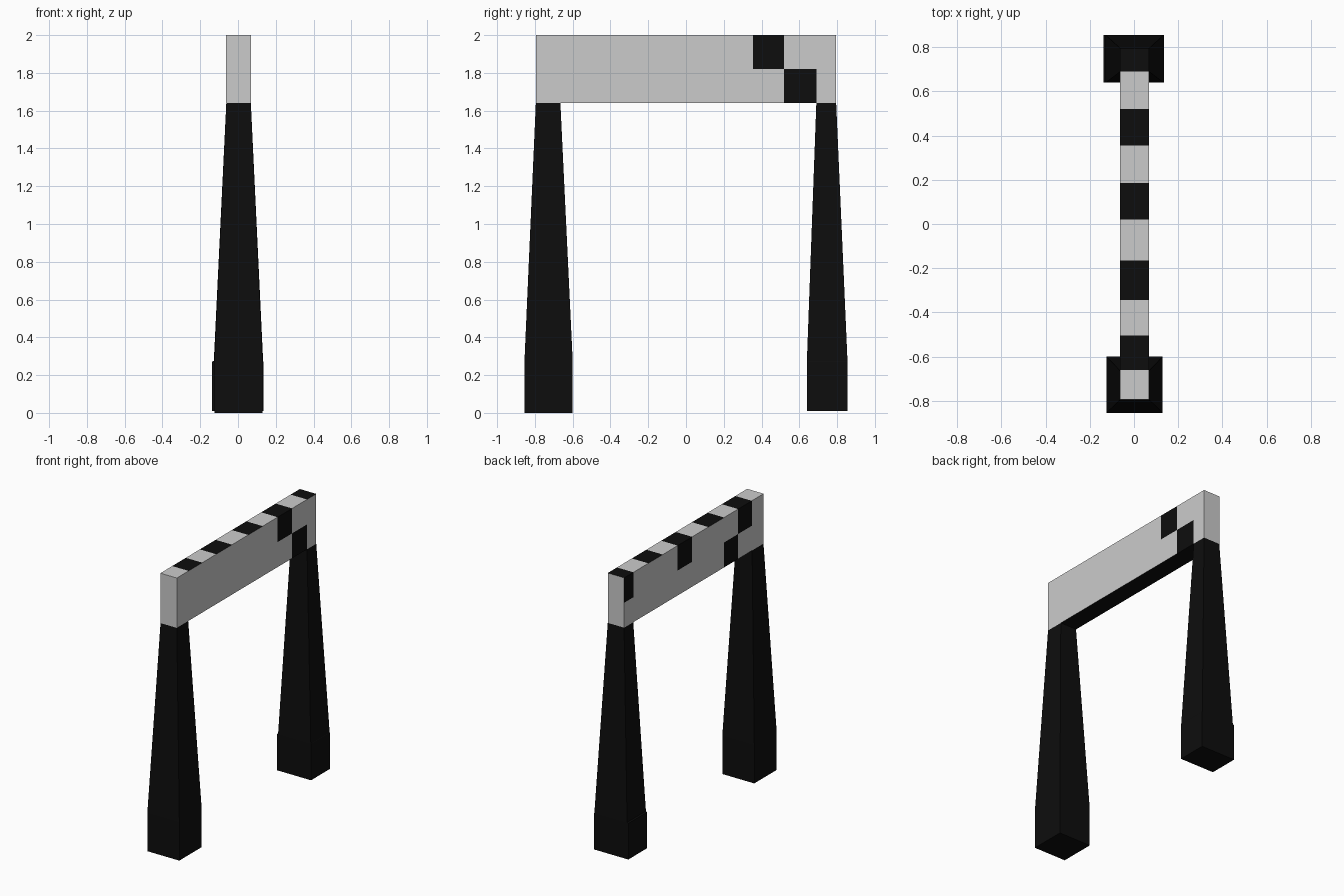
import bpy, bmesh

cube = bpy.data.objects.get("Cube")
if cube:
    bpy.data.objects.remove(cube, do_unlink=True)


def material(name, value):
    m = bpy.data.materials.new(name)
    m.use_nodes = True
    colour = (value, value, value, 1)
    m.diffuse_color = colour
    m.node_tree.nodes["Principled BSDF"].inputs["Base Color"].default_value = colour
    return m


WHITE = material("barrier white", 0.6)
BLACK = material("barrier black", 0.004)


def finish(name, bm, materials):
    bmesh.ops.recalc_face_normals(bm, faces=bm.faces)
    mesh = bpy.data.meshes.new(name)
    bm.to_mesh(mesh)
    bm.free()
    for m in materials:
        mesh.materials.append(m)
    obj = bpy.data.objects.new(name, mesh)
    bpy.context.collection.objects.link(obj)
    return obj


def loft(name, sections):
    """Square post through rectangles (x0, x1, y0, y1, z)."""
    bm = bmesh.new()
    rings = [[bm.verts.new(p) for p in ((x0, y0, z), (x1, y0, z), (x1, y1, z), (x0, y1, z))]
             for x0, x1, y0, y1, z in sections]
    for a, b in zip(rings, rings[1:]):
        for i in range(4):
            j = (i + 1) % 4
            bm.faces.new((a[i], a[j], b[j], b[i]))
    bm.faces.new(rings[0])
    bm.faces.new(rings[-1])
    return finish(name, bm, [BLACK])


# Tapered legs on straight feet
TOP = 1.64
loft("front_leg", [(-0.125, 0.13, -0.855, -0.6, 0), (-0.125, 0.13, -0.855, -0.6, 0.28),
                   (-0.062, 0.068, -0.795, -0.665, TOP)])
loft("back_leg", [(-0.138, 0.135, 0.64, 0.855, 0.01), (-0.138, 0.135, 0.64, 0.855, 0.27),
                  (-0.128, 0.133, 0.64, 0.855, 0.275), (-0.062, 0.068, 0.69, 0.795, TOP)])

# Crossbar, cut into blocks along its length and at half height
X0, X1, Y0, Y1, Z1 = -0.063, 0.068, -0.795, 0.795, 2.0
MID = (TOP + Z1) / 2
CUTS = [-0.66, -0.505, -0.345, -0.165, 0.02, 0.185, 0.355, 0.52, 0.69]
bm = bmesh.new()
bmesh.ops.create_cube(bm, size=1)
for v in bm.verts:
    v.co = (X1 if v.co.x > 0 else X0, Y1 if v.co.y > 0 else Y0, Z1 if v.co.z > 0 else TOP)
for co, no in [((0, y, 0), (0, 1, 0)) for y in CUTS] + [((0, 0, MID), (0, 0, 1))]:
    bmesh.ops.bisect_plane(bm, geom=bm.verts[:] + bm.edges[:] + bm.faces[:],
                           plane_co=co, plane_no=no)
bm.normal_update()

# Dark check blocks (block index, upper half) on each long side
CHECKS = {1: {(7, True), (8, False)}, -1: {(9, True), (5, True), (1, True), (2, False)}}
for f in bm.faces:
    c = f.calc_center_median()
    block = sum(c.y > y for y in CUTS)
    if f.normal.z > 0.5:
        dark = block % 2 == 1
    elif f.normal.z < -0.5:
        dark = True
    elif abs(f.normal.x) > 0.5:
        dark = (block, c.z > MID) in CHECKS[1 if f.normal.x > 0 else -1]
    else:
        dark = False
    f.material_index = int(dark)
finish("crossbar", bm, [WHITE, BLACK])
